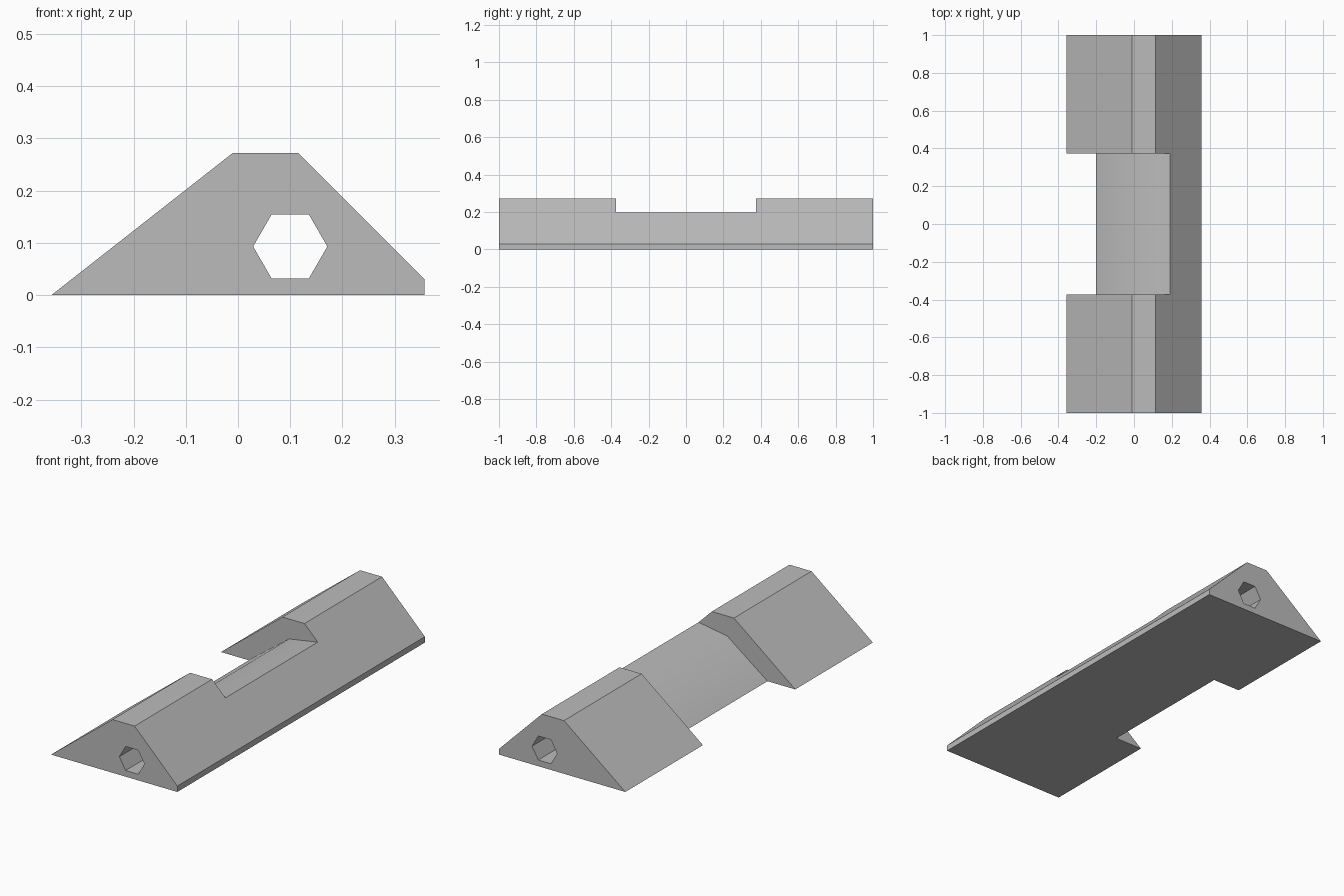
import bpy
import bmesh
import math

cube = bpy.data.objects.get("Cube")
if cube:
    bpy.data.objects.remove(cube, do_unlink=True)

grey = bpy.data.materials.new("plain grey")
grey.use_nodes = True
colour = (0.5, 0.5, 0.5, 1)
grey.diffuse_color = colour
grey.node_tree.nodes["Principled BSDF"].inputs["Base Color"].default_value = colour


def prism(name, profile, half_length):
    """Extrude an (x, z) profile along y, centred on y = 0."""
    bm = bmesh.new()
    face = bm.faces.new([bm.verts.new((x, -half_length, z)) for x, z in profile])
    moved = bmesh.ops.extrude_face_region(bm, geom=[face])["geom"]
    verts = [v for v in moved if isinstance(v, bmesh.types.BMVert)]
    bmesh.ops.translate(bm, verts=verts, vec=(0, 2 * half_length, 0))
    bmesh.ops.recalc_face_normals(bm, faces=bm.faces)
    mesh = bpy.data.meshes.new(name)
    bm.to_mesh(mesh)
    bm.free()
    mesh.materials.append(grey)
    obj = bpy.data.objects.new(name, mesh)
    bpy.context.collection.objects.link(obj)
    return obj


# Long wedge bar with a flat top and a thin lip on one side
body = prism("wedge_body", [(-0.357, 0), (0.357, 0), (0.357, 0.03),
                            (0.115, 0.272), (-0.01, 0.272)], 1)

# Hexagonal bore through the full length
bore = prism("bore_cutter", [(0.1 + 0.071 * math.cos(i * math.pi / 3),
                              0.093 + 0.071 * math.sin(i * math.pi / 3))
                             for i in range(6)], 1.1)

# Recess across the middle, sloping with a soft bend
recess = prism("recess_cutter", [(-0.5, -0.1), (-0.335, -0.1), (-0.2, 0),
                                 (0.028, 0.17), (0.19, 0.197), (0.3, 0.4),
                                 (-0.5, 0.4)], 0.373)

bpy.ops.object.select_all(action='DESELECT')
bpy.context.view_layer.objects.active = body
body.select_set(True)
for cutter in (bore, recess):
    cut = body.modifiers.new(cutter.name, 'BOOLEAN')
    cut.operation = 'DIFFERENCE'
    cut.solver = 'EXACT'
    cut.object = cutter
    bpy.ops.object.modifier_apply(modifier=cut.name)
    bpy.data.objects.remove(cutter, do_unlink=True)

# Smooth only the gentle bend in the recess floor
bpy.ops.object.shade_smooth_by_angle(angle=math.radians(30))
